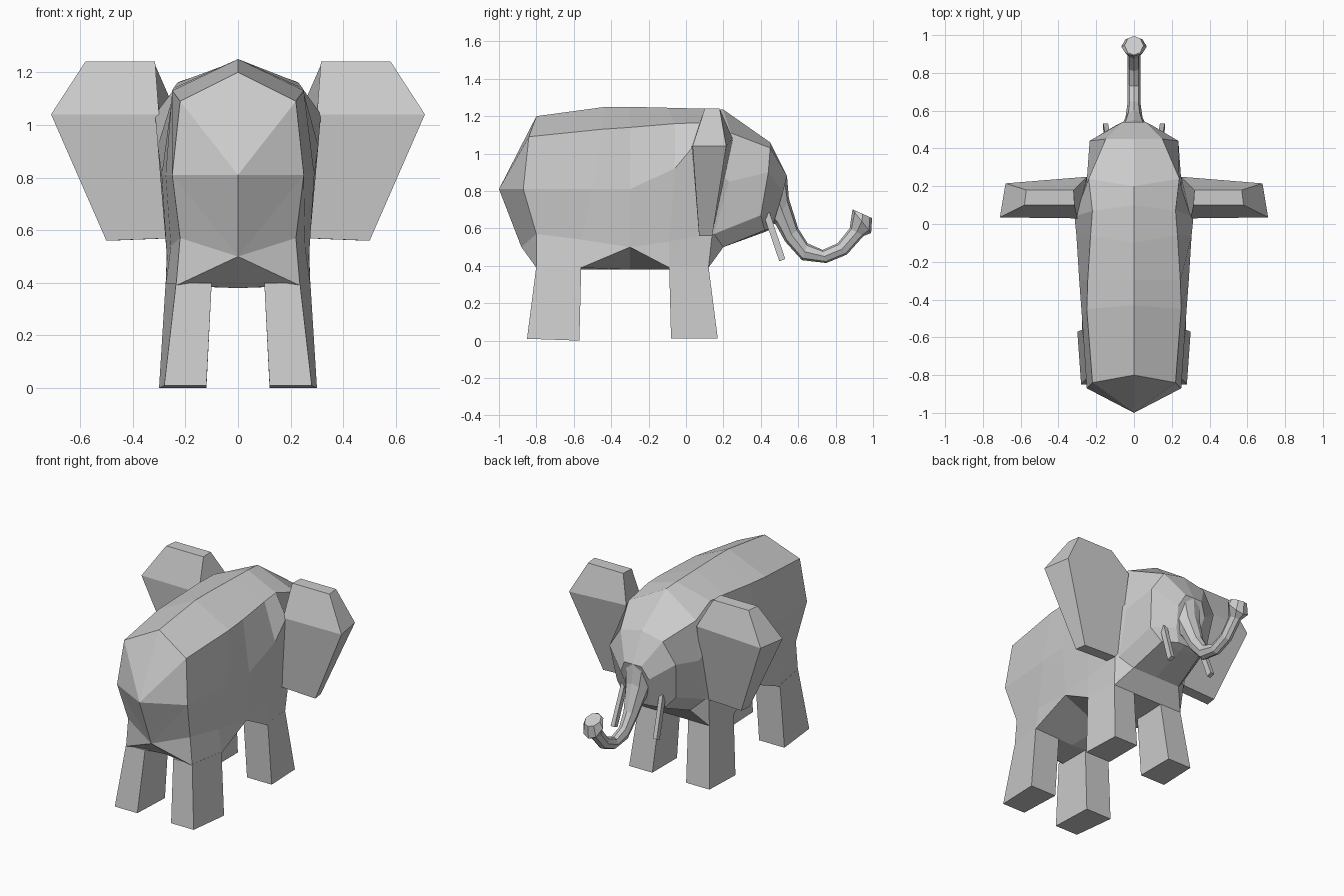
import bpy, bmesh
from mathutils import Vector

cube = bpy.data.objects.get("Cube")
if cube:
    bpy.data.objects.remove(cube, do_unlink=True)

grey = bpy.data.materials.new("elephant grey")
grey.use_nodes = True
grey.diffuse_color = (0.6, 0.6, 0.6, 1)
grey.node_tree.nodes["Principled BSDF"].inputs["Base Color"].default_value = (0.6, 0.6, 0.6, 1)


def finish(name, bm):
    bmesh.ops.remove_doubles(bm, verts=bm.verts[:], dist=0.0005)
    bmesh.ops.recalc_face_normals(bm, faces=bm.faces[:])
    mesh = bpy.data.meshes.new(name)
    bm.to_mesh(mesh)
    bm.free()
    mesh.materials.append(grey)
    obj = bpy.data.objects.new(name, mesh)
    bpy.context.collection.objects.link(obj)
    return obj


def skin(bm, rings, cap_start=True, cap_end=True):
    """Bridge closed rings of points, in order."""
    loops = [[bm.verts.new(p) for p in ring] for ring in rings]
    n = len(loops[0])
    for a, b in zip(loops, loops[1:]):
        for i in range(n):
            j = (i + 1) % n
            bm.faces.new((a[i], a[j], b[j], b[i]))
    if cap_start:
        bm.faces.new(loops[0])
    if cap_end:
        bm.faces.new(loops[-1])
    return loops


def whole(half):
    """Close a half section (top centre to bottom centre) by mirroring it."""
    return half + [(-x, y, z) for x, y, z in half[-2:0:-1]]


def loft(name, rings, **caps):
    bm = bmesh.new()
    skin(bm, rings, **caps)
    return finish(name, bm)


# Body sections from rump to shoulders
body = [
    [(0, -.8, 1.2), (.22, -.84, 1.09), (.25, -.87, .81), (.22, -.8, .57), (.235, -.8, .39), (0, -.74, .38)],
    [(0, -.43, 1.25), (.25, -.45, 1.13), (.275, -.5, .81), (.255, -.56, .54), (.275, -.56, .39), (0, -.56, .38)],
    [(0, -.3, 1.25), (.245, -.3, 1.14), (.29, -.3, .81), (.27, -.3, .5), (.27, -.3, .5), (0, -.3, .38)],
    [(0, -.1, 1.245), (.23, -.06, 1.16), (.305, -.06, .92), (.27, -.09, .53), (.275, -.09, .39), (0, -.09, .38)],
    [(0, .1, 1.24), (.22, .07, 1.165), (.315, .04, 1.04), (.26, .14, .57), (.25, .12, .39), (0, .12, .39)],
]
bm = bmesh.new()
rear = skin(bm, [whole(r) for r in body], cap_start=False)[0]
# Rump: upper and lower fans round two centre points
rump, tail = bm.verts.new((0, -1, .81)), bm.verts.new((0, -.88, .5))
for i in range(10):
    a, b = rear[i], rear[(i + 1) % 10]
    bm.faces.new((a, b, rump if i in (0, 1, 8, 9) else tail))
bm.faces.new((rump, rear[2], tail))
bm.faces.new((rump, tail, rear[8]))
finish("body", bm)

# Head, from the shoulders to the trunk root
head = [
    body[-1],
    [(0, .2, 1.235), (.24, .24, 1.11), (.25, .23, .85), (.24, .15, .57), (.17, .2, .5), (0, .2, .5)],
    [(0, .45, 1.06), (.15, .45, 1.03), (.235, .44, .9), (.21, .4, .67), (.14, .42, .59), (0, .42, .58)],
    [(0, .54, .88), (.06, .54, .88), (.1, .52, .8), (.08, .48, .68), (.05, .46, .6), (0, .46, .6)],
]
loft("head", [whole(r) for r in head])

# Trunk: front edge (y, z), back edge (y, z), half width
trunk = [
    ((.54, .88), (.44, .64), .085),
    ((.55, .76), (.48, .62), .07),
    ((.6, .6), (.53, .53), .045),
    ((.65, .52), (.62, .43), .035),
    ((.73, .485), (.75, .415), .035),
    ((.81, .52), (.86, .46), .035),
    ((.875, .6), (.95, .56), .035),
    ((.89, .7), (.99, .575), .068),
    ((.895, .7), (.995, .655), .05),
]


def trunk_ring(front, back, w):
    f, b = Vector((0, *front)), Vector((0, *back))
    half = [f, f.lerp(b, .12) + Vector((w * .65, 0, 0)), f.lerp(b, .5) + Vector((w, 0, 0)),
            f.lerp(b, .88) + Vector((w * .65, 0, 0)), b]
    return whole([tuple(p) for p in half])


loft("trunk", [trunk_ring(*t) for t in trunk])

for side, s in (("left", 1), ("right", -1)):
    # Legs: tapered four-sided blocks; y range at top, y range at foot
    for name, ya, yb, yc, yd in (("rear", -.8, -.56, -.85, -.57), ("front", -.09, .12, -.08, .17)):
        o = .235 if name == "rear" else .275
        q = .275 if name == "rear" else .25
        top = [(.1, ya, .4), (o, ya, .4), (q, yb, .4), (.1, yb, .4)]
        foot = [(.12, yc, .01), (.28, yc, .01), (.3, yd, 0), (.12, yd, 0)]
        if name == "front":
            foot = [(.12, yc, .01), (.295, yc, .01), (.285, yd, .01), (.12, yd, .01)]
        loft(f"{name}_leg_{side}", [[(s * x, y, z) for x, y, z in r] for r in (top, foot)])

    # Ear: slab in three levels, each back inner, back outer, front outer, front inner
    ear = [
        [(.315, .1, 1.24), (.58, .1, 1.24), (.57, .18, 1.24), (.32, .18, 1.24)],
        [(.3, .03, 1.04), (.71, .035, 1.04), (.68, .215, 1.04), (.25, .25, 1.08)],
        [(.25, .07, .57), (.5, .07, .56), (.49, .14, .56), (.24, .14, .57)],
    ]
    loft(f"ear_{side}", [[(s * x, y, z) for x, y, z in r] for r in ear])

    # Tusk: slim square rod
    tusk = [[(s * (cx + dx), cy + dy, cz + dy * .4) for dx, dy in
             ((-.013, -.016), (.013, -.016), (.013, .016), (-.013, .016))]
            for cx, cy, cz in ((.135, .43, .68), (.15, .515, .43))]
    loft(f"tusk_{side}", tusk)
